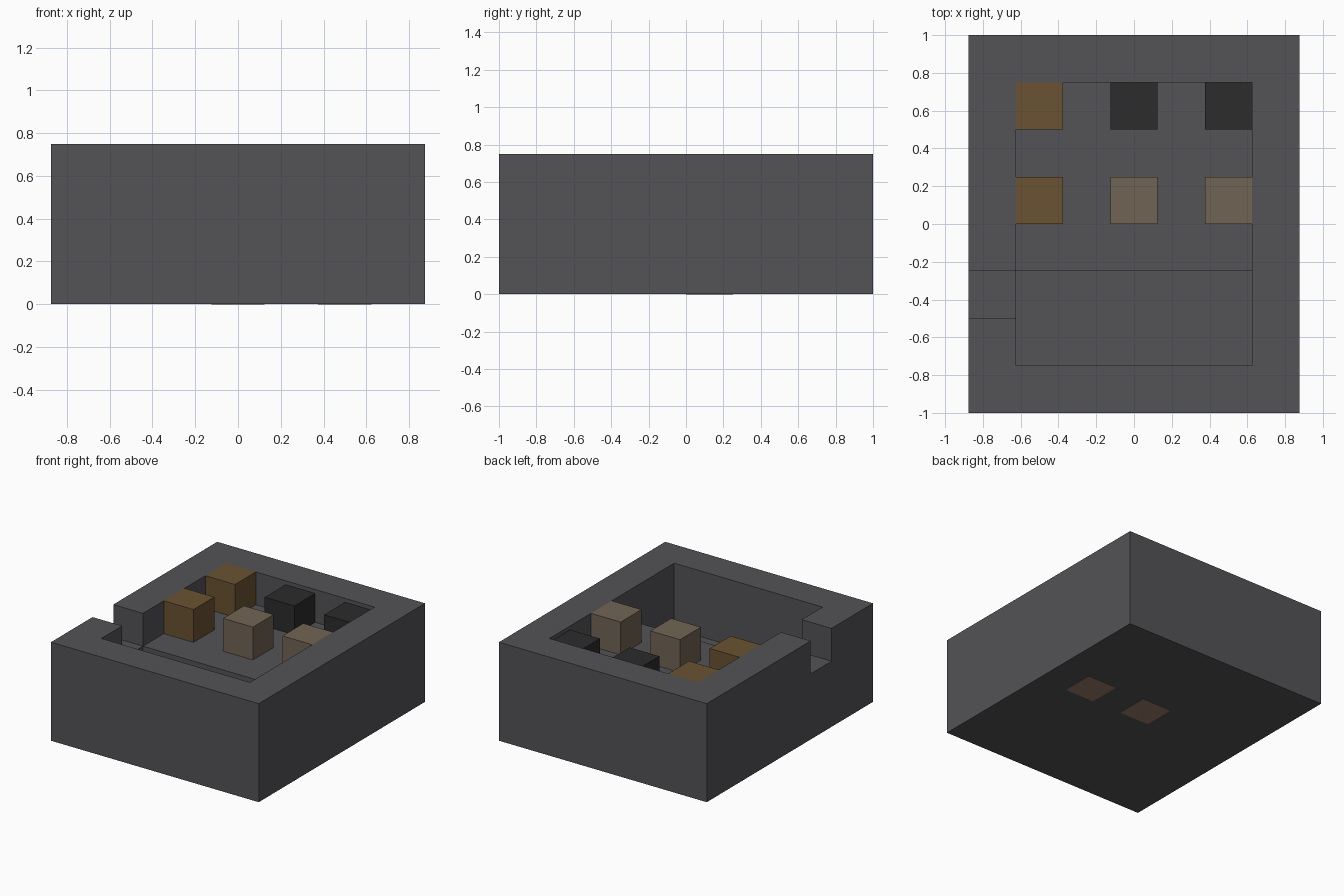
import bpy
import bmesh

if "Cube" in bpy.data.objects:
    bpy.data.objects.remove(bpy.data.objects["Cube"], do_unlink=True)


def material(name, rgb):
    mat = bpy.data.materials.new(name)
    mat.use_nodes = True
    mat.diffuse_color = (*rgb, 1)
    mat.node_tree.nodes["Principled BSDF"].inputs["Base Color"].default_value = (*rgb, 1)
    return mat


stone = material("grey stone", (0.087, 0.084, 0.093))
brown = material("warm brown", (0.144, 0.084, 0.032))
tan = material("dull tan", (0.165, 0.127, 0.089))
charcoal = material("charcoal", (0.025, 0.025, 0.025))
clay = material("light clay", (0.32, 0.20, 0.145))


def prism(name, profile, x0, x1, mat):
    """Extrude a (y, z) profile along x from x0 to x1."""
    bm = bmesh.new()
    face = bm.faces.new([bm.verts.new((x0, y, z)) for y, z in profile])
    ext = bmesh.ops.extrude_face_region(bm, geom=[face])
    moved = [g for g in ext["geom"] if isinstance(g, bmesh.types.BMVert)]
    bmesh.ops.translate(bm, verts=moved, vec=(x1 - x0, 0, 0))
    bmesh.ops.recalc_face_normals(bm, faces=bm.faces)
    mesh = bpy.data.meshes.new(name)
    bm.to_mesh(mesh)
    bm.free()
    mesh.materials.append(mat)
    obj = bpy.data.objects.new(name, mesh)
    bpy.context.collection.objects.link(obj)
    return obj


def box(name, xs, ys, zs, mat):
    (y0, y1), (z0, z1) = ys, zs
    return prism(name, [(y0, z0), (y1, z0), (y1, z1), (y0, z1)], *xs, mat)


def cut(target, cutter):
    cutter.hide_render = True
    mod = target.modifiers.new("cut", "BOOLEAN")
    mod.operation = "DIFFERENCE"
    mod.solver = "EXACT"
    mod.object = cutter
    bpy.context.view_layer.objects.active = target
    bpy.ops.object.modifier_apply(modifier=mod.name)
    bpy.data.objects.remove(cutter, do_unlink=True)


# Walled enclosure with a raised floor and a sunken front trench
walls = box("walls", (-0.875, 0.875), (-1, 1), (0, 0.75), stone)
step_profile = [(-0.75, 0.25), (-0.25, 0.25), (-0.25, 0.5),
                (0.75, 0.5), (0.75, 1), (-0.75, 1)]
cut(walls, prism("room_cutter", step_profile, -0.625, 0.625, stone))

# Doorway through the side wall
cut(walls, box("doorway_cutter", (-1, -0.6), (-0.5, -0.25), (0.5, 1), stone))

# Blocks standing on the floor: name, column, row, top, colour
CELL = 0.125
blocks = [
    ("brown_block_back", -0.5, 0.625, 0.75, brown),
    ("brown_block_front", -0.5, 0.125, 0.75, brown),
    ("dark_block_middle", 0, 0.625, 0.72, charcoal),
    ("dark_block_left", 0.5, 0.625, 0.72, charcoal),
    ("tan_block_middle", 0, 0.125, 0.75, tan),
    ("tan_block_left", 0.5, 0.125, 0.75, tan),
]
for name, x, y, top, mat in blocks:
    xs, ys = (x - CELL, x + CELL), (y - CELL, y + CELL)
    box(name, xs, ys, (0.5, top), mat)
    # Clay footing showing on the underside below each tan block
    if mat is tan:
        box(name + "_footing", xs, ys, (-0.002, 0.004), clay)
